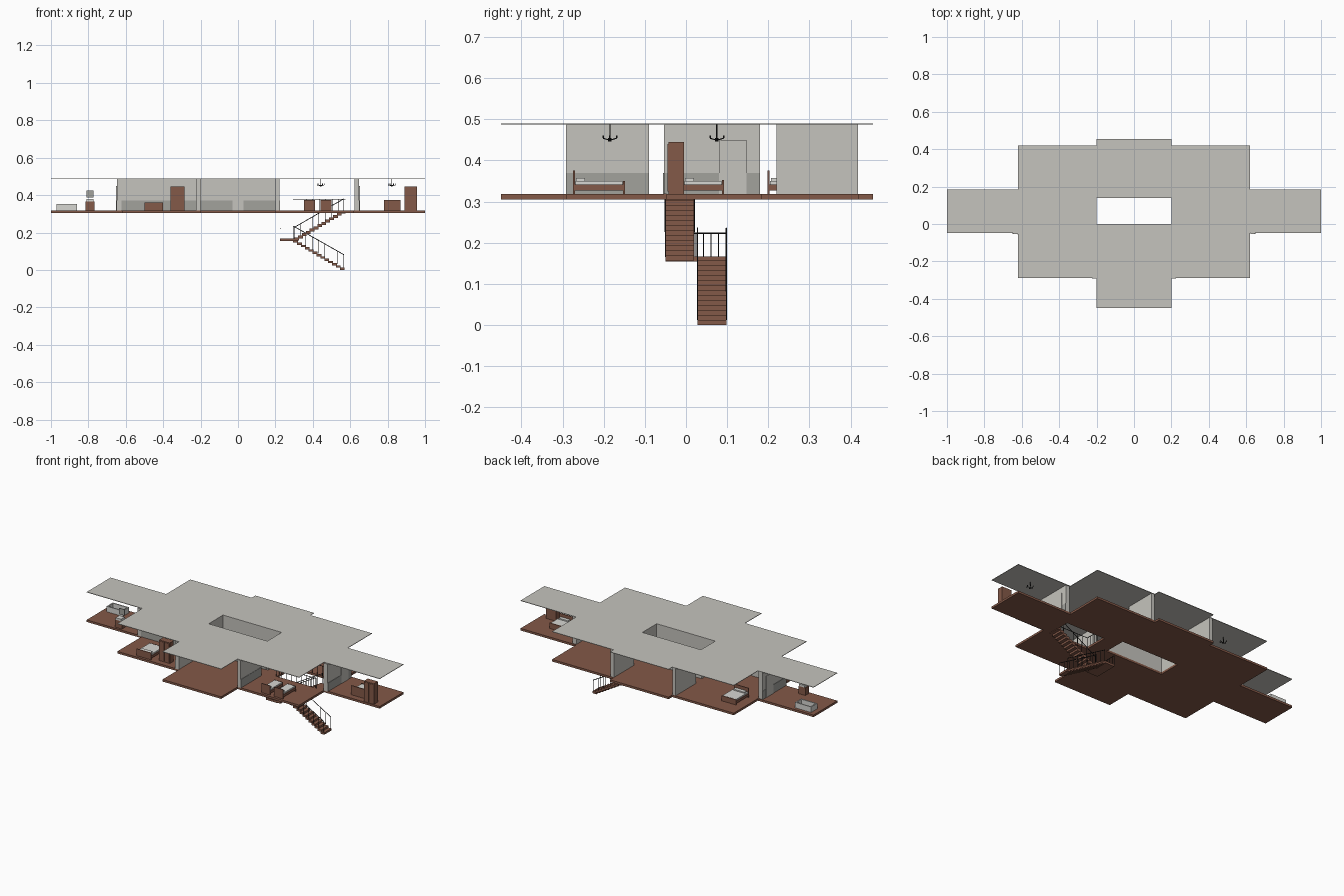
import bpy, bmesh, math
from mathutils import Vector

if "Cube" in bpy.data.objects:
    bpy.data.objects.remove(bpy.data.objects["Cube"], do_unlink=True)


def material(name, rgb):
    m = bpy.data.materials.new(name)
    m.use_nodes = True
    m.diffuse_color = (*rgb, 1)
    m.node_tree.nodes["Principled BSDF"].inputs["Base Color"].default_value = (*rgb, 1)
    return m


WOOD = material("brown_wood", (0.23, 0.1, 0.065))
PLASTER = material("pale_plaster", (0.56, 0.55, 0.51))
PANEL = material("grey_panel", (0.36, 0.36, 0.335))
IRON = material("black_iron", (0.015, 0.015, 0.015))
LINEN = material("white_linen", (0.68, 0.68, 0.65))
FLOOR, CEIL = 0.318, 0.487


def finish(name, bm, mat):
    bmesh.ops.recalc_face_normals(bm, faces=bm.faces)
    me = bpy.data.meshes.new(name)
    bm.to_mesh(me)
    bm.free()
    me.materials.append(mat)
    ob = bpy.data.objects.new(name, me)
    bpy.context.collection.objects.link(ob)
    return ob


def add_box(bm, x, y, z):
    verts = bmesh.ops.create_cube(bm, size=1)["verts"]
    for v in verts:
        v.co = Vector([(a + b) / 2 + c * (b - a) for c, (a, b) in zip(v.co, (x, y, z))])


def boxes(name, mat, *specs):
    bm = bmesh.new()
    for s in specs:
        add_box(bm, *s)
    return finish(name, bm, mat)


def add_bar(bm, a, b, r=0.0015, sides=6):
    a, b = Vector(a), Vector(b)
    d = b - a
    verts = bmesh.ops.create_cone(bm, cap_ends=True, segments=sides, radius1=r,
                                  radius2=r, depth=d.length)["verts"]
    rot = d.to_track_quat("Z", "Y").to_matrix()
    for v in verts:
        v.co = rot @ v.co + (a + b) / 2


# Floor and roof plates share one stepped outline
WINGS = [((-1, 1), (-0.047, 0.185)), ((-0.62, 0.62), (-0.29, 0.42)), ((-0.2, 0.2), (-0.45, 0.455))]
COURT = ((-0.2, 0.2), (0, 0.14))
STAIRWELL = ((0.3, 0.572), (-0.05, 0.1))


def plate(name, z0, z1, holes, mat):
    rects = WINGS + holes
    xs = sorted({v for r in rects for v in r[0]})
    ys = sorted({v for r in rects for v in r[1]})

    def within(x, y, group):
        return any(r[0][0] < x < r[0][1] and r[1][0] < y < r[1][1] for r in group)

    bm = bmesh.new()
    for x0, x1 in zip(xs, xs[1:]):
        for y0, y1 in zip(ys, ys[1:]):
            mid = ((x0 + x1) / 2, (y0 + y1) / 2)
            if within(*mid, WINGS) and not within(*mid, holes):
                bm.faces.new([bm.verts.new((x, y, z0)) for x, y in
                              ((x0, y0), (x1, y0), (x1, y1), (x0, y1))])
    bmesh.ops.remove_doubles(bm, verts=bm.verts, dist=0.0001)
    new = bmesh.ops.extrude_face_region(bm, geom=bm.faces[:])["geom"]
    for v in new:
        if isinstance(v, bmesh.types.BMVert):
            v.co.z = z1
    return finish(name, bm, mat)


plate("floor", 0.305, FLOOR, [COURT, STAIRWELL], WOOD)
plate("roof", CEIL, 0.49, [COURT], PLASTER)

# Walls, mirrored left and right
H = (FLOOR, CEIL)
LOW = (FLOOR, 0.37)
for side, s in (("left", 1), ("right", -1)):
    def sx(a, b):
        return tuple(sorted((a * s, b * s)))
    boxes(side + "_front_wall", PLASTER, (sx(0.2, 0.222), (-0.292, -0.09), H))
    boxes(side + "_back_wall", PLASTER, (sx(0.2, 0.222), (0.22, 0.418), H))
    boxes(side + "_wing_wall", PLASTER, (sx(0.622, 0.648), (-0.053, 0.18), H))
    boxes(side + "_wainscot", PANEL, (sx(0.222, 0.224), (-0.292, -0.09), LOW),
          (sx(0.648, 0.65), (-0.053, 0.08), LOW), (sx(0.648, 0.65), (0.147, 0.18), LOW))
    boxes(side + "_wing_door", PLASTER, (sx(0.648, 0.652), (0.08, 0.147), (FLOOR, 0.45)))
    boxes(side + "_court_wall", PLASTER, (sx(0.2, 0.212), (-0.01, 0.15), H))
boxes("front_court_wall", PLASTER, ((-0.2, 0.2), (-0.01, 0), H))
boxes("back_court_wall", PLASTER, ((-0.2, 0.2), (0.14, 0.15), H))
boxes("court_door", PLASTER, ((-0.03, 0.03), (-0.014, -0.01), (FLOOR, 0.455)))
boxes("court_wainscot", PANEL, ((-0.2, -0.03), (-0.013, -0.01), LOW),
      ((0.03, 0.2), (-0.013, -0.01), LOW))
boxes("room_wall", PLASTER, ((-0.622, -0.222), (-0.053, -0.043), H))
boxes("room_wainscot", PANEL, ((-0.622, -0.222), (-0.056, -0.053), LOW))


# Beds: frame, boards, mattress and pillow; head is +1 when the headboard is at the back
def bed(name, x, y, head, top=0.375, foot=0.35):
    x0, x1 = x
    y0, y1 = y
    back, front = (y1, y0) if head > 0 else (y0, y1)

    def span(a, b):
        return tuple(sorted((a, b)))
    boxes(name + "_frame", WOOD, (x, y, (0.327, 0.342)),
          (x, span(back, back - head * 0.005), (FLOOR, top)),
          (x, span(front, front + head * 0.005), (FLOOR, foot)))
    inner = (x0 + 0.004, x1 - 0.004)
    boxes(name + "_mattress", LINEN, (inner, (y0 + 0.006, y1 - 0.006), (0.342, 0.35)))
    boxes(name + "_pillow", LINEN, ((x0 + 0.012, x1 - 0.012),
          span(back - head * 0.008, back - head * 0.03), (0.35, 0.357)))


bed("first_twin_bed", (0.352, 0.412), (-0.275, -0.148), -1)
bed("second_twin_bed", (0.44, 0.5), (-0.275, -0.148), -1)
bed("wing_bed", (0.78, 0.868), (-0.01, 0.092), -1, 0.375, 0.352)
bed("front_double_bed", (-0.5, -0.4), (-0.275, -0.148), -1, 0.36)
bed("back_double_bed", (-0.57, -0.47), (0.198, 0.325), -1)


# Wardrobes with two door plates
def wardrobe(name, x, y):
    boxes(name, WOOD, (x, y, (FLOOR, 0.445)))
    mid = (x[0] + x[1]) / 2
    boxes(name + "_doors", WOOD, ((x[0] + 0.003, mid - 0.001), (y[0] - 0.002, y[0]), (0.325, 0.44)),
          ((mid + 0.001, x[1] - 0.003), (y[0] - 0.002, y[0]), (0.325, 0.44)))


wardrobe("wing_wardrobe", (0.89, 0.958), (-0.043, -0.005))
wardrobe("front_wardrobe", (-0.36, -0.287), (-0.255, -0.217))

# Bathroom: tub, vanity and mirror
boxes("bathtub", LINEN, ((-0.97, -0.86), (0.105, 0.165), (FLOOR, 0.325)),
      ((-0.97, -0.86), (0.105, 0.112), (FLOOR, 0.352)), ((-0.97, -0.86), (0.158, 0.165), (FLOOR, 0.352)),
      ((-0.97, -0.963), (0.112, 0.158), (FLOOR, 0.352)), ((-0.867, -0.86), (0.112, 0.158), (FLOOR, 0.352)))
boxes("vanity", WOOD, ((-0.815, -0.768), (-0.035, 0), (FLOOR, 0.365)))
boxes("basin", LINEN, ((-0.81, -0.773), (-0.036, 0), (0.365, 0.378)))
boxes("mirror", PANEL, ((-0.81, -0.772), (-0.004, 0), (0.388, 0.425)))

# Two stair flights meeting at a landing
N = 13
RUN, RISE = 0.27 / N, 0.158 / N
lower, upper = (0.028, 0.098), (-0.05, 0.02)
boxes("lower_steps", WOOD, *[((0.57 - (i + 1) * RUN - 0.005, 0.57 - i * RUN), lower,
                              (i * RISE, (i + 1) * RISE)) for i in range(N)])
boxes("upper_steps", WOOD, *[((0.3 + i * RUN, 0.3 + (i + 1) * RUN + 0.005), upper,
                              (0.16 + (i - 0.3) * RISE, 0.16 + (i + 1) * RISE)) for i in range(N)])
boxes("landing", WOOD, ((0.225, 0.302), (-0.05, 0.098), (0.154, 0.167)))


# Iron railings: a handrail on evenly spaced posts
def railing(name, a, b, count, height):
    bm = bmesh.new()
    a, b = Vector(a), Vector(b)
    up = Vector((0, 0, height))
    add_bar(bm, a + up, b + up, 0.002)
    for i in range(count):
        p = a.lerp(b, i / (count - 1))
        add_bar(bm, p, p + up, 0.0012)
    finish(name, bm, IRON)


for side, y in (("near", 0), ("far", 1)):
    railing(side + "_lower_rail", (0.565, lower[y], 0.012), (0.295, lower[y], 0.165), 9, 0.07)
    railing(side + "_upper_rail", (0.3, upper[y], 0.165), (0.565, upper[y], 0.318), 9, 0.062)
railing("landing_rail", (0.227, -0.05, 0.165), (0.227, 0.098, 0.165), 9, 0.058)
for side, y in (("front", -0.052), ("back", 0.102)):
    railing(side + "_well_rail", (0.297, y, FLOOR), (0.572, y, FLOOR), 9, 0.06)
railing("side_well_rail", (0.297, -0.052, FLOOR), (0.297, 0.102, FLOOR), 6, 0.06)
railing("short_well_rail", (0.572, 0.02, FLOOR), (0.572, 0.102, FLOOR), 4, 0.06)

# Chandeliers: stem, six drooping arms and upright candles
for label, x, y in (("front_room", 0.442, -0.185), ("wing", 0.822, 0.075), ("back_room", -0.4, 0.3)):
    bm = bmesh.new()
    add_bar(bm, (x, y, 0.448), (x, y, CEIL), 0.0015)
    add_bar(bm, (x, y, 0.446), (x, y, 0.454), 0.004)
    for i in range(6):
        c, s = math.cos(i * math.pi / 3), math.sin(i * math.pi / 3)
        tip = (x + 0.019 * c, y + 0.019 * s, 0.454)
        add_bar(bm, (x, y, 0.449), tip, 0.0013)
        add_bar(bm, tip, (tip[0], tip[1], 0.461), 0.002)
    finish(label + "_chandelier", bm, IRON)
